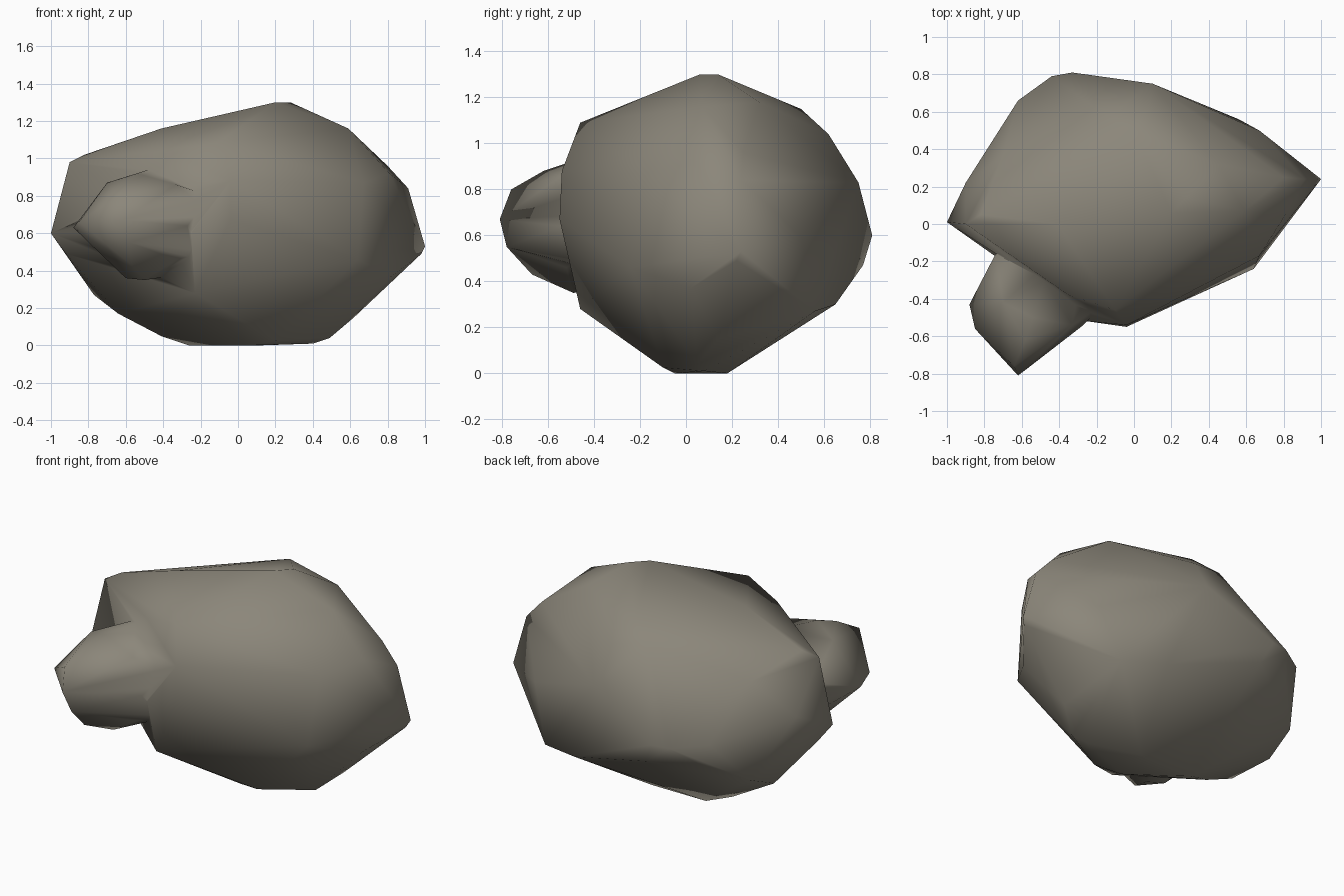
import bpy, bmesh

# One weathered stone colour
stone = bpy.data.materials.new("warm_grey_stone")
stone.diffuse_color = (0.26, 0.24, 0.195, 1)


def rock(name, corners):
    """Faceted stone: the hull around a few corner points, shaded smooth."""
    bm = bmesh.new()
    for c in corners:
        bm.verts.new(c)
    res = bmesh.ops.convex_hull(bm, input=bm.verts[:])
    loose = {g for g in res["geom_interior"] + res["geom_unused"]
             if isinstance(g, bmesh.types.BMVert)}
    bmesh.ops.delete(bm, geom=list(loose), context='VERTS')
    bmesh.ops.recalc_face_normals(bm, faces=bm.faces[:])
    for f in bm.faces:
        f.smooth = True
    me = bpy.data.meshes.new(name)
    bm.to_mesh(me)
    bm.free()
    me.materials.append(stone)
    ob = bpy.data.objects.new(name, me)
    bpy.context.collection.objects.link(ob)
    return ob


# Main boulder, corners listed from the base up to the crown
boulder = rock("boulder", [
    # base
    (-.26, .18, 0), (-.41, .14, .05), (.05, -.05, 0), (.2, -.1, .025),
    (.4, .08, .01), (.49, .05, .04), (.1, .18, 0),
    # lower flanks
    (-.64, .08, .17), (-.77, .25, .27), (-.75, .45, .36), (-.23, -.46, .28),
    (.62, .14, .15), (.82, .02, .37), (.56, .56, .27), (.3, .65, .3),
    (.17, .68, .42), (-.27, .77, .47), (-.92, .04, .49), (-.55, .65, .48),
    # widest ring
    (-1, .01, .6), (-.9, .22, .7), (-.62, .66, .62), (-.44, .79, .6),
    (-.33, .81, .6), (.1, .75, .83), (.67, .5, .6), (1, .24, .53), (.98, .22, .49),
    (.64, -.24, .46), (-.04, -.55, .67), (-.04, -.54, .88), (-.25, -.52, .6),
    # shoulders and crown
    (.91, .24, .84), (.8, .25, .96), (.81, .05, .92), (.67, -.17, .87),
    (-.9, .0, .98), (-.82, .05, 1.02), (-.7, .37, .92), (-.14, .57, 1.08),
    (.08, .62, 1.04), (0, .5, 1.15), (-.1, -.46, 1.09), (-.35, -.38, 1.03),
    (-.41, 0, 1.16), (.34, -.13, 1.1), (.59, .07, 1.16), (.45, .32, 1.18),
    (.2, .06, 1.3), (.28, .14, 1.3),
])

# Small stone jutting from the front left
side = rock("side_stone", [
    (-.62, -.81, .67), (-.58, -.78, .55), (-.64, -.76, .8), (-.85, -.56, .66),
    (-.88, -.43, .63), (-.7, -.42, .87), (-.54, -.5, .92), (-.33, -.54, .86),
    (-.27, -.54, .64), (-.33, -.52, .46), (-.5, -.49, .35), (-.6, -.45, .36),
    (-.57, -.67, .43), (-.58, -.62, .88),
    (-.74, -.16, .72), (-.7, -.2, .5), (-.3, -.2, .38), (-.45, -.2, .95),
    (-.15, -.42, .8), (-.15, -.42, .5),
])

# Grow both stones together into one continuous surface
union = boulder.modifiers.new("join", 'BOOLEAN')
union.operation, union.solver, union.object = 'UNION', 'EXACT', side
bpy.context.view_layer.objects.active = boulder
bpy.ops.object.modifier_apply(modifier=union.name)
bpy.data.objects.remove(side)
